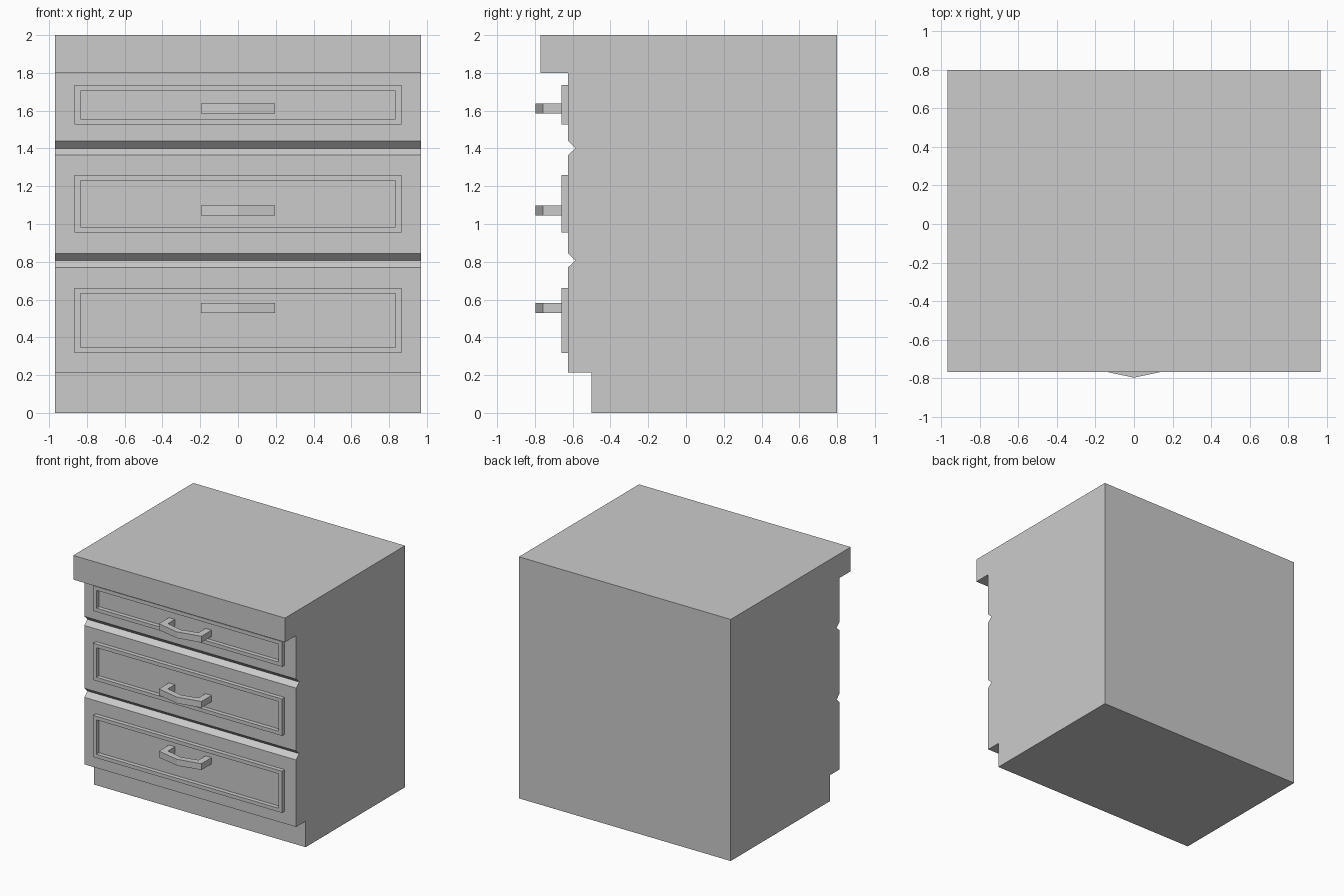
import bpy
import bmesh

if "Cube" in bpy.data.objects:
    bpy.data.objects.remove(bpy.data.objects["Cube"])


def extrude_profile(name, points, to_3d, offset):
    """Make a closed solid by extruding a flat outline."""
    bm = bmesh.new()
    face = bm.faces.new([bm.verts.new(to_3d(a, b)) for a, b in points])
    new = bmesh.ops.extrude_face_region(bm, geom=[face])["geom"]
    bmesh.ops.translate(bm, vec=offset,
                        verts=[v for v in new if isinstance(v, bmesh.types.BMVert)])
    bmesh.ops.recalc_face_normals(bm, faces=bm.faces)
    return finish(name, bm)


def finish(name, bm):
    mesh = bpy.data.meshes.new(name)
    bm.to_mesh(mesh)
    bm.free()
    obj = bpy.data.objects.new(name, mesh)
    bpy.context.collection.objects.link(obj)
    return obj


HALF_W = 0.97
FRONT = -0.625

# Cabinet body: side profile with toe kick, two V grooves and top overhang
side = [(0.80, 0), (-0.50, 0), (-0.50, 0.215), (FRONT, 0.215),
        (FRONT, 0.77), (-0.585, 0.807), (FRONT, 0.845),
        (FRONT, 1.365), (-0.585, 1.40), (FRONT, 1.44),
        (FRONT, 1.80), (-0.77, 1.80), (-0.77, 2.0), (0.80, 2.0)]
extrude_profile("cabinet_body", side, lambda y, z: (-HALF_W, y, z), (2 * HALF_W, 0, 0))


def drawer_frame(name, z0, z1):
    """Raised rectangular moulding around a sunken panel."""
    bm = bmesh.new()
    rings = []
    for inset, y in ((0, FRONT), (0, -0.66), (0.03, -0.66), (0.03, FRONT)):
        x, a, b = 0.865 - inset, z0 + inset, z1 - inset
        rings.append([bm.verts.new(p) for p in
                      ((-x, y, a), (x, y, a), (x, y, b), (-x, y, b))])
    for k in range(4):
        r, s = rings[k], rings[(k + 1) % 4]
        for i in range(4):
            j = (i + 1) % 4
            bm.faces.new((r[i], r[j], s[j], s[i]))
    bmesh.ops.recalc_face_normals(bm, faces=bm.faces)
    finish(name, bm)


# Handle outline seen from above: two posts and a shallow pointed bow
outer = [(-0.195, -0.62), (-0.195, -0.757), (0, -0.798), (0.195, -0.757), (0.195, -0.62)]
inner = [(0.14, -0.62), (0.14, -0.715), (0, -0.75), (-0.14, -0.715), (-0.14, -0.62)]

# Drawers: moulding and handle
for label, z0, z1, hz in (("bottom", 0.317, 0.662, 0.53),
                          ("middle", 0.955, 1.26, 1.045),
                          ("top", 1.527, 1.735, 1.585)):
    drawer_frame(label + "_drawer_frame", z0, z1)
    extrude_profile(label + "_drawer_handle", outer + inner,
                    lambda x, y: (x, y, hz), (0, 0, 0.052))
